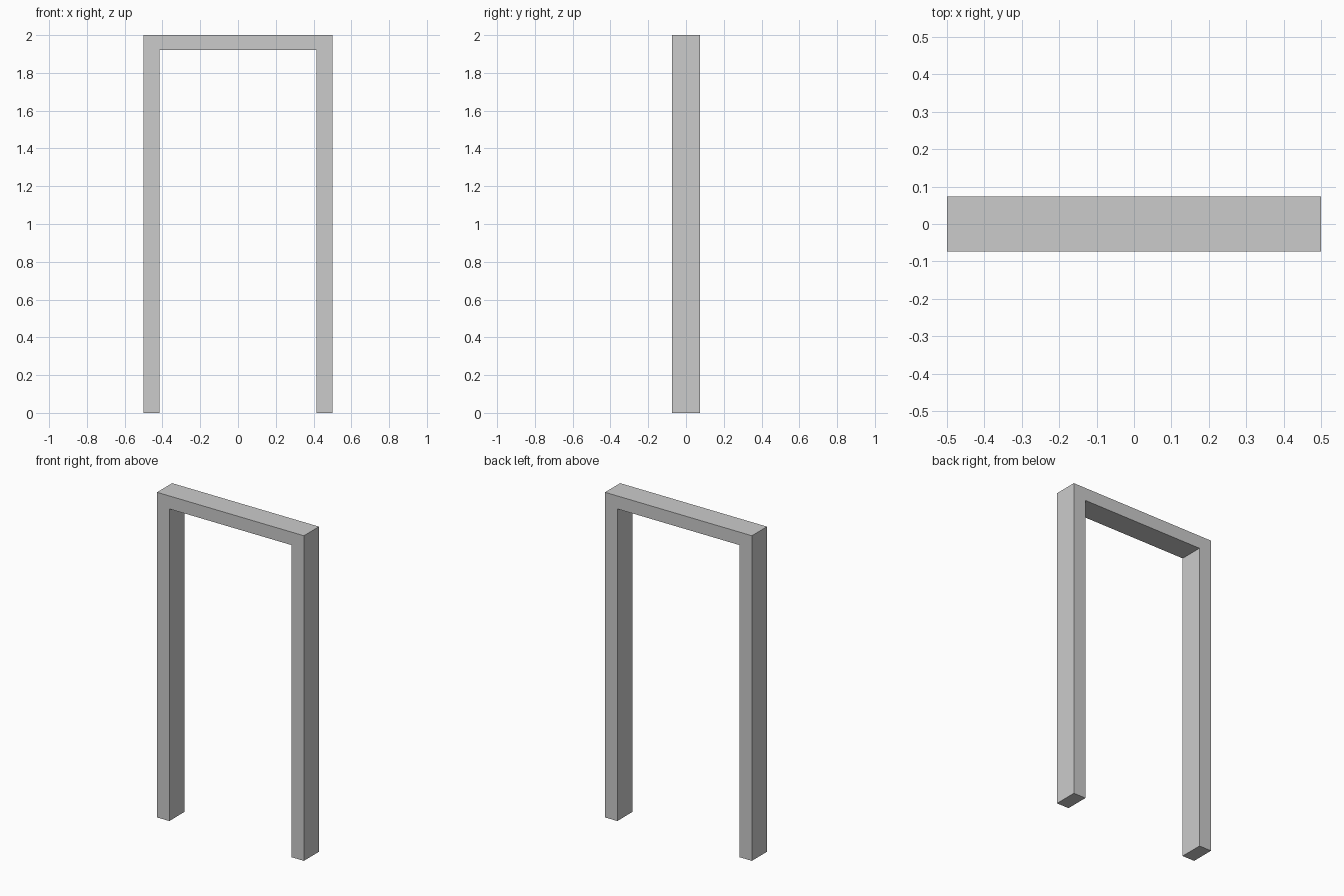
import bpy
import bmesh

if "Cube" in bpy.data.objects:
    bpy.data.objects.remove(bpy.data.objects["Cube"])

HALF_W, HEIGHT, DEPTH = 0.5, 2.0, 0.147
POST, LINTEL = 0.084, 0.08

# Door frame outline: right half of the front profile, then mirrored
inner, soffit = HALF_W - POST, HEIGHT - LINTEL
right = [(inner, soffit), (inner, 0), (HALF_W, 0), (HALF_W, HEIGHT)]
outline = right + [(-x, z) for x, z in reversed(right)]

# Extrude the outline through the wall depth
bm = bmesh.new()
face = bm.faces.new([bm.verts.new((x, -DEPTH / 2, z)) for x, z in outline])
ext = bmesh.ops.extrude_face_region(bm, geom=[face], use_keep_orig=True)
moved = [g for g in ext["geom"] if isinstance(g, bmesh.types.BMVert)]
bmesh.ops.translate(bm, verts=moved, vec=(0, DEPTH, 0))
bmesh.ops.recalc_face_normals(bm, faces=bm.faces)

mesh = bpy.data.meshes.new("door_frame")
bm.to_mesh(mesh)
bm.free()
bpy.context.collection.objects.link(bpy.data.objects.new("door_frame", mesh))
